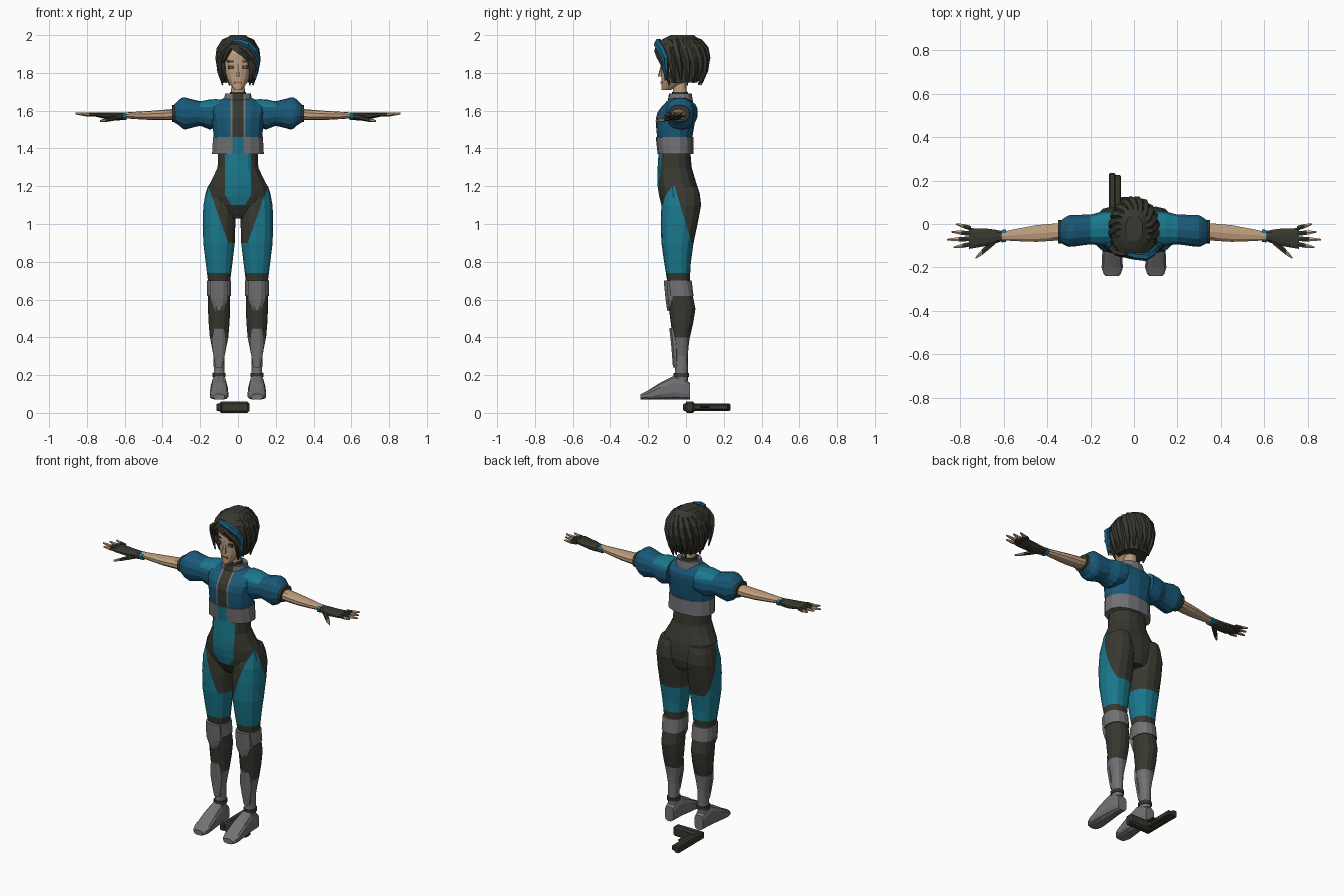
import bpy, bmesh, math
from mathutils import Vector

if "Cube" in bpy.data.objects:
    bpy.data.objects.remove(bpy.data.objects["Cube"])

COLOURS = {
    "charcoal": (0.04, 0.04, 0.03), "teal": (0.01, 0.19, 0.27), "jacket_blue": (0.01, 0.1, 0.19),
    "streak_blue": (0.01, 0.11, 0.22), "grey": (0.17, 0.17, 0.18), "skin": (0.52, 0.34, 0.21),
    "lips": (0.3, 0.16, 0.11), "eye_grey": (0.1, 0.12, 0.14),
}
MATERIALS = {}
for key, rgb in COLOURS.items():
    material = bpy.data.materials.new(key)
    material.use_nodes = True
    material.diffuse_color = (*rgb, 1)
    material.node_tree.nodes["Principled BSDF"].inputs["Base Color"].default_value = (*rgb, 1)
    MATERIALS[key] = material

AXES = {"z": lambda t, u, v: (u, v, t), "x": lambda t, u, v: (t, u, v), "y": lambda t, u, v: (u, t, v)}
SIDES = {"left_": 1, "right_": -1}


def add(name, mesh):
    obj = bpy.data.objects.new(name, mesh)
    bpy.context.collection.objects.link(obj)
    return obj


def refine(rows):
    """Insert a smoothly interpolated row between each two rows."""
    result = [rows[0]]
    for i, (b, c) in enumerate(zip(rows, rows[1:])):
        a, d = rows[max(i - 1, 0)], rows[min(i + 2, len(rows) - 1)]
        result.append(tuple((9 * (q + r) - p - s) / 16 for p, q, r, s in zip(a, b, c, d)))
        result.append(c)
    return result


def level(z):
    return (0, 0, z), (0, 0, 1)


def upright(x):
    return (x, 0, 0), (1, 0, 0)


def loft(name, rings, colour, axis="z", mid=lambda t: 0, sides=14, power=2.3, cuts=(), mirror=1):
    """Skin rings of (position, half width, low, high). The colour is a name or a rule; None removes a face."""
    bm = bmesh.new()
    loops = []
    for t, width, low, high in refine(rings):
        loop = []
        for i in range(sides):
            angle = math.tau * (i + 0.5) / sides
            cu, cv = (math.copysign(abs(w) ** (2 / power), w) for w in (math.cos(angle), math.sin(angle)))
            centre, depth = (low + high) / 2, (high - low) / 2
            loop.append(bm.verts.new(AXES[axis](t, mid(t) + width * cu, centre + depth * cv)))
        loops.append(loop)
    for a, b in zip(loops, loops[1:]):
        for i in range(sides):
            bm.faces.new((a[i - 1], a[i], b[i], b[i - 1]))
    bm.faces.new(loops[0])
    bm.faces.new(loops[-1])
    for point, normal in cuts:
        everything = bm.verts[:] + bm.edges[:] + bm.faces[:]
        bmesh.ops.bisect_plane(bm, geom=everything, plane_co=point, plane_no=normal)
    used, unwanted = [], []
    for face in bm.faces:
        key = colour if isinstance(colour, str) else colour(face.calc_center_median())
        if key is None:
            unwanted.append(face)
            continue
        if key not in used:
            used.append(key)
        face.material_index = used.index(key)
    bmesh.ops.delete(bm, geom=unwanted, context="FACES")
    for vert in bm.verts:
        vert.co.x *= mirror
    bmesh.ops.recalc_face_normals(bm, faces=bm.faces[:])
    mesh = bpy.data.meshes.new(name)
    bm.to_mesh(mesh)
    bm.free()
    for key in used:
        mesh.materials.append(MATERIALS[key])
    return add(name, mesh)


def pair(name, *args, **options):
    for label, side in SIDES.items():
        loft(label + name, *args, mirror=side, **options)


def lock(name, path, thickness, colour):
    """Strand of hair that swells along its path and ends in a point."""
    curve = bpy.data.curves.new(name, "CURVE")
    curve.dimensions = "3D"
    curve.bevel_depth, curve.bevel_resolution, curve.use_fill_caps = thickness, 1, True
    spline = curve.splines.new("POLY")
    spline.points.add(len(path) - 1)
    for i, (point, co) in enumerate(zip(spline.points, path)):
        point.co = (*co, 1)
        point.radius = math.sin(math.pi * (0.15 + 0.8 * i / (len(path) - 1)))
    guide = add(name + "_path", curve)
    mesh = bpy.data.meshes.new_from_object(guide.evaluated_get(bpy.context.evaluated_depsgraph_get()))
    bpy.data.objects.remove(guide)
    mesh.materials.clear()
    mesh.materials.append(MATERIALS[colour])
    mesh.shade_flat()
    add(name, mesh)


def box(name, centre, size, colour, bevel=0.0):
    bm = bmesh.new()
    bmesh.ops.create_cube(bm, size=1)
    for vert in bm.verts:
        vert.co = Vector(centre) + vert.co * Vector(size)
    mesh = bpy.data.meshes.new(name)
    bm.to_mesh(mesh)
    bm.free()
    mesh.materials.append(MATERIALS[colour])
    obj = add(name, mesh)
    if bevel:
        obj.modifiers.new("bevel", "BEVEL").width = bevel


# Bodysuit with a teal belly panel and teal thigh panels
def suit(c):
    x, y, z = abs(c.x), c.y, c.z
    if y < -0.05 and x < 0.07 and z > max(1.1, 1.1 + (x - 0.035) * 1.6):
        return "teal"
    if z < 0.74:
        return "grey" if z < 0.4 else "charcoal"
    outside = x > 0.045 + (z - 0.88) * 0.35 and y < 0.03 - (z - 0.9) * 0.3
    return "teal" if z < 0.9 or outside else "charcoal"


back_seam = ((0, 0.03, 0.9), (0, 1, 0.3))
belly_cuts = [back_seam, level(1.1)]
for side in SIDES.values():
    belly_cuts += [upright(side * 0.07), ((side * 0.035, 0, 1.1), (-1.6 * side, 0, 1)),
                   ((side * 0.045, 0, 0.88), (side, 0, -0.35))]
loft("torso", [(1.03, 0.05, -0.09, 0.05), (1.1, 0.17, -0.13, 0.07), (1.2, 0.16, -0.15, 0.06),
               (1.3, 0.11, -0.15, 0.03), (1.45, 0.11, -0.14, 0.02)], suit, cuts=belly_cuts)


def leg_line(z):
    return 0.1


pair("leg", [(0.17, 0.03, -0.06, 0.01), (0.3, 0.03, -0.06, 0.01), (0.4, 0.05, -0.07, 0.02), (0.55, 0.06, -0.09, 0.05),
             (0.7, 0.06, -0.1, 0.02), (0.9, 0.085, -0.13, 0.04), (1.1, 0.085, -0.13, 0.08), (1.2, 0.06, -0.1, 0.06)],
     suit, mid=leg_line,
     cuts=[level(0.4), level(0.74), level(0.9), back_seam, ((0.045, 0, 0.88), (1, 0, -0.35))])

# Knee and shin armour, boots
pair("knee_band", [(0.62, 0.065, -0.1, 0.04), (0.7, 0.065, -0.11, 0.03)], "grey", mid=leg_line)
pair("knee_pad", [(0.54, 0.02, -0.1, -0.06), (0.6, 0.05, -0.11, -0.05), (0.7, 0.05, -0.12, -0.05)],
     "grey", mid=leg_line, sides=8)
pair("shin_guard", [(0.24, 0.02, -0.07, -0.04), (0.36, 0.04, -0.08, -0.04), (0.45, 0.03, -0.09, -0.05)],
     "grey", mid=leg_line, sides=8)
pair("ankle_strap", [(z, 0.035, -0.065, 0.015) for z in (0.19, 0.21)], "charcoal", mid=leg_line)
pair("boot_foot", [(0.02, 0.03, 0.07, 0.16), (-0.06, 0.04, 0.07, 0.2), (-0.2, 0.05, 0.07, 0.12),
                   (-0.24, 0.03, 0.07, 0.1)], "grey", axis="y", mid=leg_line, sides=12, power=3)


# Cropped jacket with a front strip and shoulder patches
def front_strip(c, inner, edge, rest):
    if c.y > -0.05 or abs(c.x) > 0.04:
        return rest
    return inner if abs(c.x) < 0.03 else edge


def patched(c):
    return "teal" if c.z > 1.62 and 0.09 < abs(c.x) < 0.2 else "jacket_blue"


strip_cuts = [upright(side * x) for side in SIDES.values() for x in (0.03, 0.04)]
loft("jacket_body", [(1.44, 0.13, -0.15, 0.03), (1.56, 0.14, -0.16, 0.05), (1.62, 0.15, -0.13, 0.05),
                     (1.67, 0.07, -0.08, 0.02)],
     lambda c: front_strip(c, "charcoal", "grey", patched(c)), cuts=strip_cuts)
loft("jacket_hem", [(1.37, 0.14, -0.15, 0.04), (1.46, 0.135, -0.16, 0.04)],
     lambda c: front_strip(c, "teal", "grey", "grey") if c.z < 1.44 else "grey", cuts=strip_cuts)
loft("collar", [(1.62, 0.08, -0.1, 0.04), (1.69, 0.07, -0.09, 0.03), (1.66, 0.05, -0.08, 0.02)],
     lambda c: front_strip(c, "charcoal", "grey", "grey"), cuts=strip_cuts)


def arm_line(x):
    return -0.01 - 0.075 * x


pair("sleeve", [(0.09, 0.08, 1.52, 1.66), (0.15, 0.08, 1.5, 1.66), (0.2, 0.07, 1.52, 1.65), (0.28, 0.075, 1.5, 1.67),
                (0.31, 0.07, 1.52, 1.66), (0.34, 0.05, 1.54, 1.63)],
     patched, axis="x", mid=arm_line, cuts=[level(1.62)])
pair("cuff", [(x, 0.055, 1.54, 1.63) for x in (0.32, 0.35)], "charcoal", axis="x", mid=arm_line)

# Forearms, gloves and fingers
pair("forearm", [(0.33, 0.04, 1.55, 1.61), (0.45, 0.04, 1.55, 1.6), (0.61, 0.02, 1.56, 1.59)],
     "skin", axis="x", mid=arm_line, sides=10)
pair("wristband", [(x, 0.03, 1.55, 1.59) for x in (0.59, 0.61)], "teal", axis="x", mid=arm_line, sides=10)
pair("glove", [(0.61, 0.025, 1.55, 1.59), (0.67, 0.04, 1.55, 1.59), (0.76, 0.05, 1.57, 1.59)],
     "charcoal", axis="x", mid=arm_line, sides=10)
for i, reach in enumerate((0.82, 0.84, 0.86, 0.83)):
    knuckle, half = 0.75, (0.75 + reach) / 2

    def spread(x):
        along = (x - knuckle) / (reach - knuckle)
        return -0.02 - 0.024 * i + along * (0.02 - 0.012 * i)

    pair(f"finger_{i + 1}", [(knuckle, 0.012, 1.57, 1.59), (half, 0.011, 1.57, 1.59), (reach, 0.004, 1.58, 1.59)],
         lambda c: "skin" if c.x > half else "charcoal", axis="x", mid=spread, sides=6)
pair("thumb", [(0.64, 0.02, 1.55, 1.58), (0.7, 0.015, 1.54, 1.56), (0.73, 0.004, 1.54, 1.55)],
     lambda c: "skin" if c.x > 0.7 else "charcoal", axis="x", mid=lambda x: 0.5 - 0.9 * x, sides=6)

# Neck, head and face
loft("neck", [(1.62, 0.04, -0.07, 0.01), (1.76, 0.035, -0.07, 0)], "skin")
loft("choker", [(z, 0.042, -0.074, 0.01) for z in (1.68, 1.7)], "charcoal")
loft("head", [(1.71, 0.02, -0.13, -0.08), (1.75, 0.05, -0.13, 0), (1.8, 0.07, -0.13, 0.03),
              (1.9, 0.08, -0.13, 0.05), (1.95, 0.05, -0.1, 0.03)], "skin", sides=16)
loft("nose", [(1.78, 0.013, -0.15, -0.12), (1.85, 0.007, -0.13, -0.12)], "skin", sides=6)
box("lips", (0, -0.13, 1.75), (0.04, 0.009, 0.01), "lips")
for label, side in SIDES.items():
    box(label + "brow", (side * 0.036, -0.124, 1.86), (0.04, 0.009, 0.01), "charcoal")
    box(label + "eye", (side * 0.036, -0.124, 1.83), (0.03, 0.009, 0.02), "charcoal")
    box(label + "iris", (side * 0.036, -0.126, 1.83), (0.013, 0.009, 0.01), "eye_grey")


# Bob haircut: a shell with a slanted hairline under tapered locks
def hair_rule(c):
    offset = c.x + 0.04
    hairline = 1.93 + min(-0.7 * offset, 2 * offset)
    return None if c.y < -0.085 and c.z < hairline else "charcoal"


peak = (-0.04, 0, 1.93)
hair = loft("hair_shell", [(1.75, 0.08, -0.09, 0.06), (1.87, 0.105, -0.15, 0.11), (1.95, 0.095, -0.16, 0.1),
                           (2, 0.04, -0.08, 0.04)], hair_rule, sides=18,
            cuts=[((0, -0.085, 0), (0, 1, 0)), (peak, (0.7, 0, 1)), (peak, (-2, 0, 1))])
shell = hair.modifiers.new("thickness", "SOLIDIFY")
shell.thickness, shell.offset = 0.02, -1
LOCKS = 15
for i in range(LOCKS):
    around = math.radians(-40 + 255 * i / (LOCKS - 1))
    path = []
    for step in range(6):
        t = step / 5
        radius = math.sin(math.pi * (0.1 + 0.62 * t)) ** 0.8
        swirl = around - 0.6 * (1 - t) ** 2
        fall = 0.25 - 0.012 * (i % 3)
        path.append((0.1 * radius * math.cos(swirl), 0.13 * radius * math.sin(swirl) - 0.02, 1.985 - fall * t ** 1.5))
    lock(f"hair_lock_{i + 1}", path, 0.024, "charcoal")
lock("fringe_left", refine([(-0.04, -0.13, 1.96), (0.04, -0.15, 1.92), (0.09, -0.12, 1.85), (0.08, -0.1, 1.76)]),
     0.02, "charcoal")
lock("fringe_right", refine([(-0.03, -0.14, 1.96), (-0.08, -0.13, 1.92), (-0.1, -0.1, 1.85), (-0.09, -0.09, 1.76)]),
     0.018, "charcoal")
lock("blue_streak", refine([(-0.03, -0.14, 1.97), (0.05, -0.15, 1.95), (0.1, -0.11, 1.88), (0.09, -0.11, 1.76)]),
     0.022, "streak_blue")

# Sidearm lying on the ground
box("pistol_slide", (-0.1, 0.11, 0.03), (0.03, 0.25, 0.04), "charcoal", bevel=0.005)
box("pistol_frame", (-0.075, 0.11, 0.03), (0.03, 0.23, 0.03), "charcoal", bevel=0.005)
box("pistol_grip", (-0.02, 0.02, 0.03), (0.16, 0.05, 0.06), "charcoal", bevel=0.01)
box("trigger_guard", (-0.045, 0.1, 0.03), (0.03, 0.05, 0.01), "charcoal", bevel=0.005)
